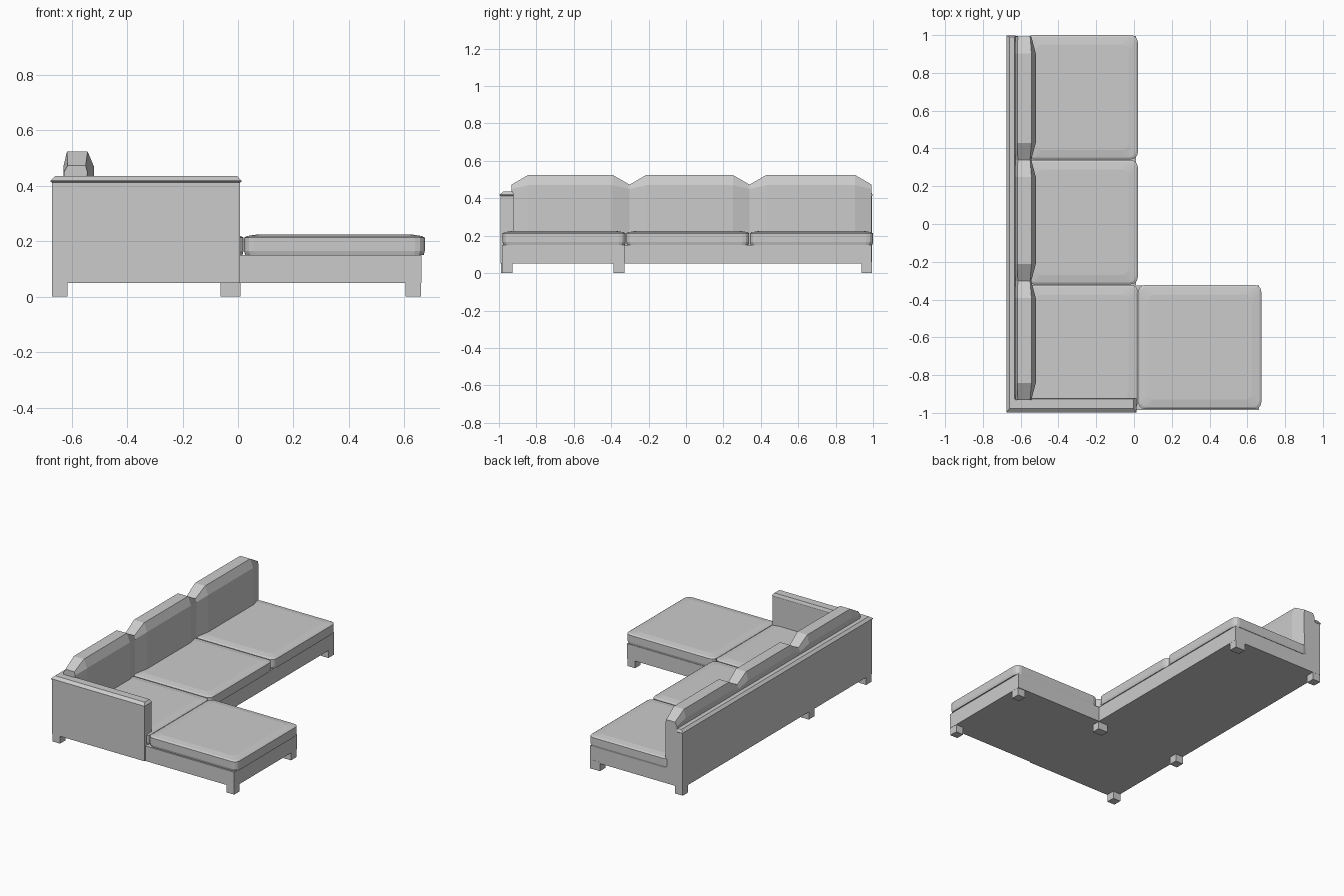
import bpy, bmesh, math

if "Cube" in bpy.data.objects:
    bpy.data.objects.remove(bpy.data.objects["Cube"])


def loft(name, rings):
    """Skin a list of equal-length closed rings and cap both ends."""
    bm = bmesh.new()
    rows = [[bm.verts.new(p) for p in ring] for ring in rings]
    n = len(rows[0])
    for a, b in zip(rows, rows[1:]):
        for i in range(n):
            j = (i + 1) % n
            bm.faces.new((a[i], a[j], b[j], b[i]))
    bm.faces.new(rows[0][::-1])
    bm.faces.new(rows[-1])
    bmesh.ops.recalc_face_normals(bm, faces=bm.faces[:])
    mesh = bpy.data.meshes.new(name)
    bm.to_mesh(mesh)
    bm.free()
    ob = bpy.data.objects.new(name, mesh)
    bpy.context.collection.objects.link(ob)
    return ob


def flat(points, z):
    return [(x, y, z) for x, y in points]


def ell(x0, x1, x2, y0, y1, y2):
    """L outline: long leg x0..x1 by y0..y2, short leg x0..x2 by y0..y1."""
    return [(x0, y0), (x2, y0), (x2, y1), (x1, y1), (x1, y2), (x0, y2)]


def rounded(x0, x1, y0, y1, r, d=0.0, seg=3):
    """Rounded rectangle outline, drawn in by d."""
    pts = []
    for cx, cy, start in ((x1 - r, y1 - r, 0), (x0 + r, y1 - r, 90),
                          (x0 + r, y0 + r, 180), (x1 - r, y0 + r, 270)):
        for k in range(seg + 1):
            a = math.radians(start + 90 * k / seg)
            sx = 1 if start in (0, 270) else -1
            sy = 1 if start in (0, 90) else -1
            pts.append((cx - sx * d + r * math.cos(a),
                        cy - sy * d + r * math.sin(a)))
    return pts


# L-shaped base
base = ell(-0.67, 0.01, 0.662, -0.985, -0.325, 0.993)
loft("base", [flat(base, 0.05), flat(base, 0.15)])

# Back wall and arm in one piece, with a small lip and sloped top edge
body = ell(-0.672, -0.628, 0.008, -0.992, -0.922, 0.995)
lip = ell(-0.676, -0.628, 0.012, -0.998, -0.92, 0.998)
top = ell(-0.66, -0.632, -0.002, -0.978, -0.926, 0.99)
loft("back_wall_and_arm", [flat(body, 0.05), flat(body, 0.412),
                           flat(lip, 0.415), flat(lip, 0.419), flat(top, 0.435)])

# Legs
for x0, x1, y0 in ((-0.672, -0.615, -0.99), (-0.672, -0.615, -0.387),
                   (-0.672, -0.615, 0.937), (-0.063, 0.009, -0.387),
                   (-0.063, 0.009, 0.937), (0.605, 0.661, -0.984),
                   (0.605, 0.661, -0.387)):
    y1 = y0 + 0.057
    foot = [(x0, y0), (x1, y0), (x1, y1), (x0, y1)]
    loft("leg", [flat(foot, 0.0), flat(foot, 0.06)])

# Seat cushions
for name, x0, x1, y0, y1 in (("seat_cushion", -0.57, 0.02, -0.98, -0.323),
                             ("seat_cushion", -0.57, 0.02, -0.319, 0.338),
                             ("seat_cushion", -0.57, 0.02, 0.342, 1.0),
                             ("chaise_cushion", 0.022, 0.674, -0.98, -0.323)):
    rings = [flat(rounded(x0, x1, y0, y1, 0.035, d), z)
             for d, z in ((0.004, 0.15), (0, 0.165), (0, 0.213),
                          (0.01, 0.219), (0.05, 0.225))]
    loft(name, rings)

# Back cushions: thin ends swelling to a full middle section
end = [(-0.628, 0.15), (-0.546, 0.15), (-0.544, 0.45), (-0.55, 0.473),
       (-0.615, 0.473), (-0.628, 0.45)]
mid = [(-0.628, 0.15), (-0.52, 0.15), (-0.52, 0.47), (-0.543, 0.525),
       (-0.617, 0.525), (-0.63, 0.47)]
for y0, y1 in ((-0.933, -0.302), (-0.302, 0.34), (0.34, 0.993)):
    rings = [[(x, y, z) for x, z in sec] for y, sec in
             ((y0, end), (y0 + 0.09, mid), (y1 - 0.09, mid), (y1, end))]
    loft("back_cushion", rings)
